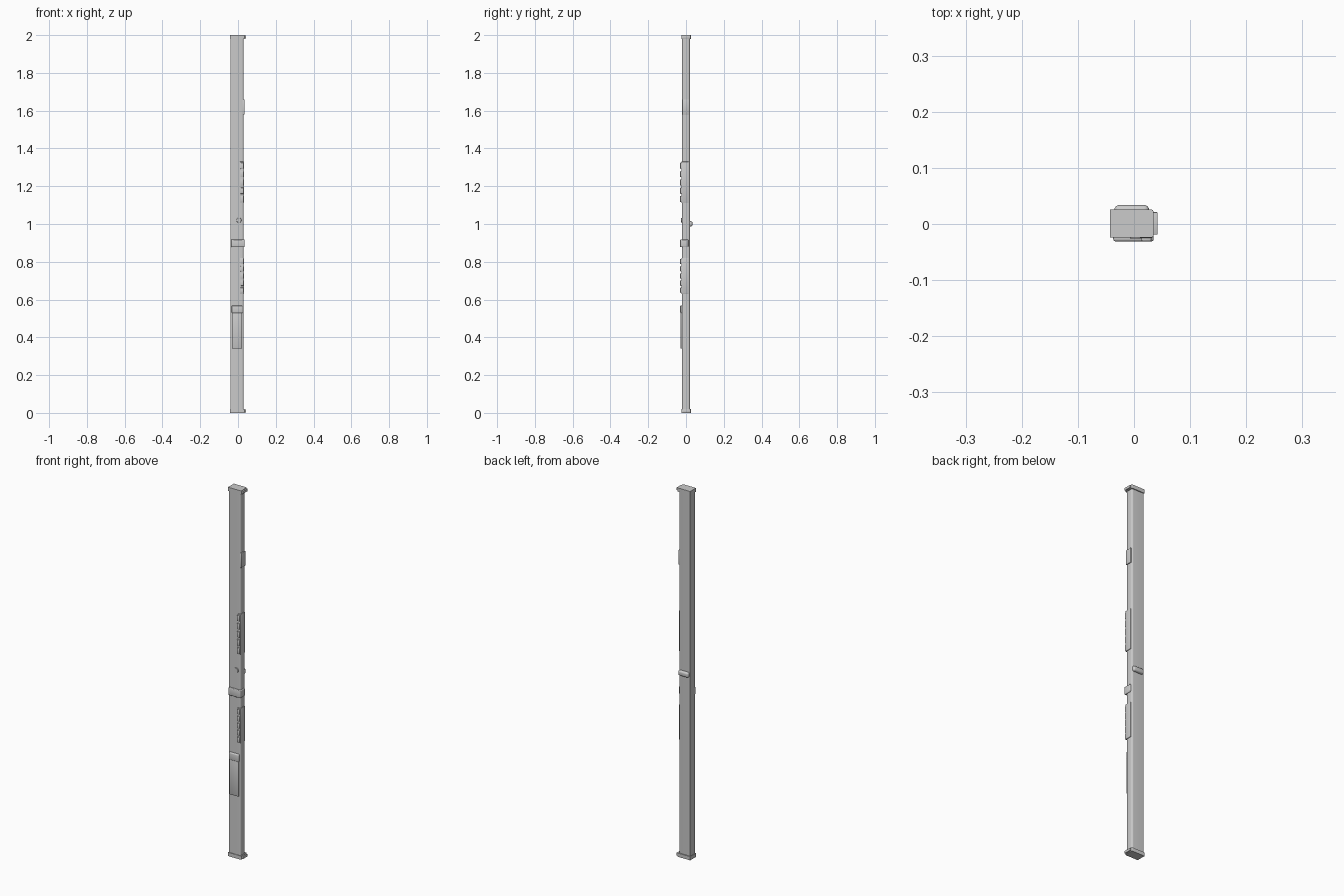
import bpy, bmesh, math

if "Cube" in bpy.data.objects:
    bpy.data.objects.remove(bpy.data.objects["Cube"])


def finish(name, bm):
    bmesh.ops.recalc_face_normals(bm, faces=bm.faces)
    me = bpy.data.meshes.new(name)
    bm.to_mesh(me)
    bm.free()
    ob = bpy.data.objects.new(name, me)
    bpy.context.collection.objects.link(ob)
    bpy.ops.object.select_all(action='DESELECT')
    bpy.context.view_layer.objects.active = ob
    ob.select_set(True)
    bpy.ops.object.shade_smooth_by_angle(angle=math.radians(35))
    return ob


def box(name, x, y, z, bevel=0.0, segments=2):
    bm = bmesh.new()
    bmesh.ops.create_cube(bm, size=1)
    for v in bm.verts:
        for i, (a, b) in enumerate((x, y, z)):
            v.co[i] = a + (v.co[i] + 0.5) * (b - a)
    if bevel:
        bmesh.ops.bevel(bm, geom=bm.edges[:], offset=bevel, segments=segments,
                        profile=0.5, affect='EDGES')
    return finish(name, bm)


def column(name, x, y, z, r, steps=5):
    """Upright bar, square on the left, rounded on both right corners."""
    pts = [(x[0], y[1]), (x[0], y[0])]
    for cy, start in ((y[0] + r, -90), (y[1] - r, 0)):
        for i in range(steps + 1):
            a = math.radians(start + 90 * i / steps)
            pts.append((x[1] - r + r * math.cos(a), cy + r * math.sin(a)))
    bm = bmesh.new()
    face = bm.faces.new([bm.verts.new((px, py, z[0])) for px, py in pts])
    top = bmesh.ops.extrude_face_region(bm, geom=[face])['geom']
    bmesh.ops.translate(bm, vec=(0, 0, z[1] - z[0]),
                        verts=[g for g in top if isinstance(g, bmesh.types.BMVert)])
    bm.faces.new([v for v in face.verts]) if not face.is_valid else None
    return finish(name, bm)


# Main bar and end caps with a lip on the right side
column("main_bar", (-0.040, 0.030), (-0.021, 0.021), (0.005, 1.995), 0.009)
for label, z0, z1 in (("bottom", 0.0, 0.02), ("top", 1.98, 2.0)):
    column(label + "_cap", (-0.043, 0.035), (-0.024, 0.026), (z0, z1), 0.005)
    box(label + "_cap_lip", (0.03, 0.042), (-0.019, 0.021),
        (z0 + 0.003, z1 - 0.003), 0.001)

# Ribbed strips wrapped round the front right corner
for label, z0, z1 in (("upper", 1.11, 1.33), ("lower", 0.63, 0.82)):
    box(label + "_strip", (0.010, 0.033), (-0.025, 0.014), (z0, z1), 0.002)
    pitch = (z1 - z0) / 5
    for i in range(5):
        zc = z0 + pitch * (i + 0.5)
        box(f"{label}_key_{i + 1}", (0.013, 0.031), (-0.031, -0.022),
            (zc - pitch * 0.37, zc + pitch * 0.37), 0.0025)

# Plate on the right side
box("side_plate", (0.020, 0.034), (-0.020, 0.016), (1.58, 1.66), 0.002)

# Clamp band, front pocket with its rounded flap
box("clamp_band", (-0.037, 0.035), (-0.031, 0.012), (0.877, 0.918), 0.004, 3)
box("front_panel", (-0.033, 0.022), (-0.029, -0.015), (0.34, 0.56), 0.002)
box("panel_flap", (-0.034, 0.024), (-0.031, -0.012), (0.528, 0.568), 0.005, 3)

# Rounded rear handle
box("rear_handle", (-0.035, 0.027), (0.012, 0.034), (0.987, 1.015), 0.009, 4)

# Small round button on the front
bm = bmesh.new()
bmesh.ops.create_cone(bm, cap_ends=True, segments=24, radius1=0.014,
                      radius2=0.012, depth=0.01)
for v in bm.verts:
    v.co = (v.co.x + 0.005, -0.021 - v.co.z, v.co.y + 1.02)
finish("front_button", bm)
